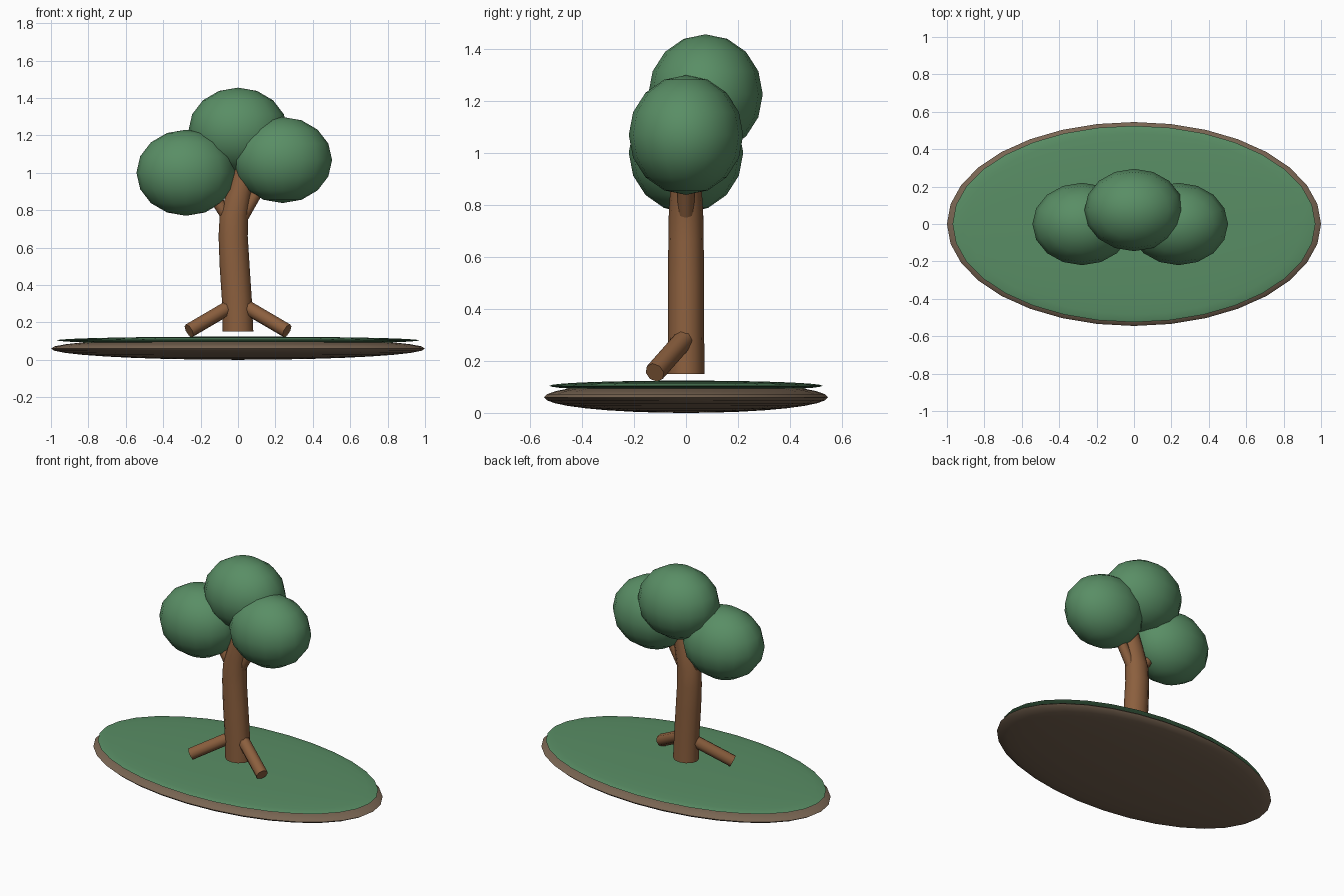
import bpy, bmesh, math
from mathutils import Vector

if "Cube" in bpy.data.objects:
    bpy.data.objects.remove(bpy.data.objects["Cube"])


def material(name, rgb):
    m = bpy.data.materials.new(name)
    m.diffuse_color = (*rgb, 1)
    m.use_nodes = True
    m.node_tree.nodes["Principled BSDF"].inputs["Base Color"].default_value = m.diffuse_color
    return m


GREEN = material("leaf_green", (0.10, 0.27, 0.13))
BROWN = material("bark_brown", (0.26, 0.115, 0.048))
SOIL = material("soil_brown", (0.19, 0.13, 0.085))


def finish(bm, name, mat):
    bmesh.ops.recalc_face_normals(bm, faces=bm.faces)
    mesh = bpy.data.meshes.new(name)
    bm.to_mesh(mesh)
    bm.free()
    ob = bpy.data.objects.new(name, mesh)
    bpy.context.collection.objects.link(ob)
    mesh.materials.append(mat)
    bpy.ops.object.select_all(action='DESELECT')
    bpy.context.view_layer.objects.active = ob
    ob.select_set(True)
    bpy.ops.object.shade_smooth_by_angle(angle=math.radians(50))
    return ob


def ellipsoid(name, center, radii, segs, rings, mat):
    bm = bmesh.new()
    bmesh.ops.create_uvsphere(bm, u_segments=segs, v_segments=rings, radius=1)
    bmesh.ops.scale(bm, vec=radii, verts=bm.verts)
    bmesh.ops.translate(bm, vec=center, verts=bm.verts)
    return finish(bm, name, mat)


def limb(name, a, b, r, mat, sides=8):
    a, b = Vector(a), Vector(b)
    bm = bmesh.new()
    bmesh.ops.create_cone(bm, cap_ends=True, segments=sides,
                          radius1=r, radius2=r, depth=(b - a).length)
    bmesh.ops.rotate(bm, matrix=(b - a).to_track_quat('Z', 'Y').to_matrix(), verts=bm.verts)
    bmesh.ops.translate(bm, vec=(a + b) / 2, verts=bm.verts)
    return finish(bm, name, mat)


# island: two flattened spheres
ellipsoid("soil", (0, 0, 0.06), (1.0, 0.545, 0.06), 32, 16, SOIL)
ellipsoid("grass", (0, 0, 0.104), (0.97, 0.525, 0.02), 32, 16, GREEN)

# trunk: stacked rings along a gently bent path (x, z, radius)
path = [(0, 0.15, 0.082), (-0.006, 0.32, 0.080), (-0.018, 0.5, 0.080),
        (-0.026, 0.66, 0.078), (-0.022, 0.77, 0.076), (0.003, 0.88, 0.068),
        (0.045, 1.03, 0.058)]
bm = bmesh.new()
N = 12
rows = []
for x, z, r in path:
    rows.append([bm.verts.new((x + r * math.cos(2 * math.pi * i / N),
                               0.87 * r * math.sin(2 * math.pi * i / N), z)) for i in range(N)])
for lo, hi in zip(rows, rows[1:]):
    for i in range(N):
        j = (i + 1) % N
        bm.faces.new((lo[i], lo[j], hi[j], hi[i]))
bm.faces.new(rows[0])
bm.faces.new(rows[-1])
finish(bm, "trunk", BROWN)

# roots, mirrored left and right
for side, s in (("left", -1), ("right", 1)):
    limb(f"{side}_root", (s * 0.04, -0.005, 0.285), (s * 0.262, -0.12, 0.155), 0.039, BROWN)

# branches up into the crown
limb("left_branch", (-0.03, 0, 0.72), (-0.2, 0, 0.99), 0.032, BROWN)
limb("right_branch", (0.0, 0, 0.72), (0.17, 0, 1.02), 0.032, BROWN)

# crown clumps
R = (0.265, 0.22, 0.23)
for name, c in (("left_crown", (-0.278, 0, 1.0)),
                ("right_crown", (0.238, 0, 1.068)),
                ("top_crown", (0, 0.075, 1.225))):
    ellipsoid(name, c, R, 16, 8, GREEN)
